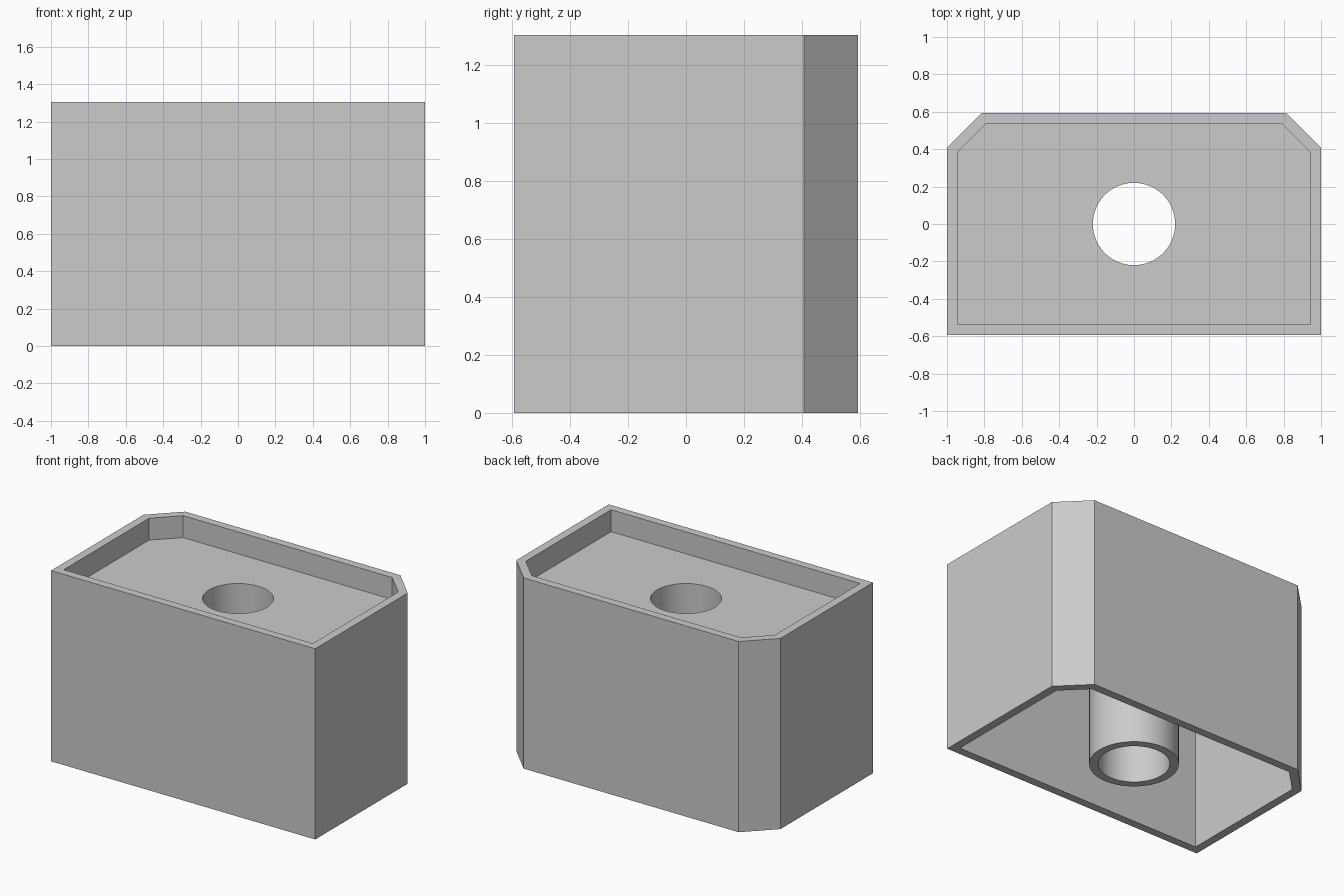
import bpy, bmesh, math

default = bpy.data.objects.get("Cube")
if default:
    bpy.data.objects.remove(default, do_unlink=True)

HEIGHT = 1.305
FLOOR_TOP = HEIGHT - 0.15
FLOOR_BOTTOM = FLOOR_TOP - 0.056

grey = bpy.data.materials.new("plain grey")
grey.use_nodes = True
colour = (0.6, 0.6, 0.6, 1)
grey.diffuse_color = colour
grey.node_tree.nodes["Principled BSDF"].inputs["Base Color"].default_value = colour


def prism(name, outline, bottom, top):
    """Extrude a flat outline between two heights."""
    bm = bmesh.new()
    base = bm.faces.new([bm.verts.new((x, y, bottom)) for x, y in outline])
    result = bmesh.ops.extrude_face_region(bm, geom=[base])
    for v in result["geom"]:
        if isinstance(v, bmesh.types.BMVert):
            v.co.z = top
    bmesh.ops.recalc_face_normals(bm, faces=bm.faces)
    mesh = bpy.data.meshes.new(name)
    bm.to_mesh(mesh)
    bm.free()
    mesh.materials.append(grey)
    obj = bpy.data.objects.new(name, mesh)
    bpy.context.collection.objects.link(obj)
    return obj


def housing_outline(half_x, half_y, cut):
    """Rectangle with both back corners chamfered."""
    return [(-half_x, -half_y), (half_x, -half_y),
            (half_x, half_y - cut), (half_x - cut, half_y),
            (cut - half_x, half_y), (-half_x, half_y - cut)]


def circle(radius, sides=64):
    return [(radius * math.cos(math.tau * i / sides),
             radius * math.sin(math.tau * i / sides)) for i in range(sides)]


def combine(target, other, operation):
    """Apply a boolean and discard the helper."""
    other.hide_render = True
    mod = target.modifiers.new(operation.lower(), "BOOLEAN")
    mod.operation = operation
    mod.solver = "EXACT"
    mod.object = other
    bpy.context.view_layer.objects.active = target
    bpy.ops.object.modifier_apply(modifier=mod.name)
    bpy.data.objects.remove(other, do_unlink=True)


# Outer housing, hollowed from above and below
housing = prism("housing", housing_outline(1, 0.593, 0.186), 0, HEIGHT)
inner = housing_outline(0.943, 0.537, 0.152)
combine(housing, prism("top_recess", inner, FLOOR_TOP, HEIGHT + 0.2), "DIFFERENCE")
combine(housing, prism("lower_cavity", inner, -0.2, FLOOR_BOTTOM), "DIFFERENCE")

# Central tube hanging from the floor, with a through bore
combine(housing, prism("tube", circle(0.275), 0, FLOOR_TOP - 0.02), "UNION")
combine(housing, prism("bore", circle(0.22), -0.2, HEIGHT + 0.2), "DIFFERENCE")

# Smooth round walls, sharp corners
bpy.ops.object.select_all(action="DESELECT")
housing.select_set(True)
bpy.context.view_layer.objects.active = housing
bpy.ops.object.shade_smooth_by_angle(angle=math.radians(30))
